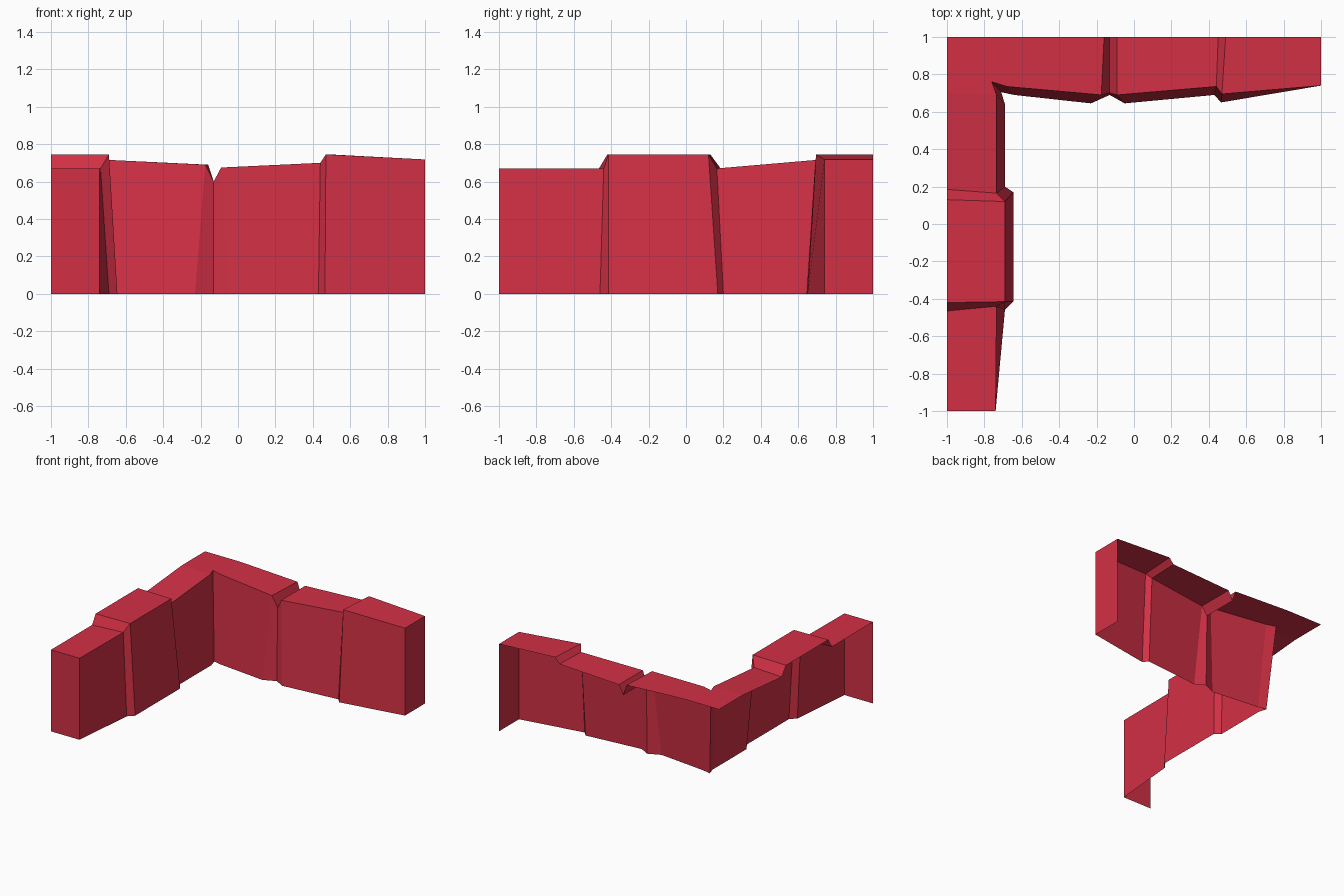
import bpy
import bmesh

cube = bpy.data.objects.get("Cube")
if cube:
    bpy.data.objects.remove(cube, do_unlink=True)

OUTER = 1.0  # distance of the open back edges from the centre


def make_material(name, colour):
    material = bpy.data.materials.new(name)
    material.use_nodes = True
    material.diffuse_color = colour
    material.node_tree.nodes["Principled BSDF"].inputs["Base Color"].default_value = colour
    return material


def side_section(base, top, outer_y, height):
    """Cross-section of the side arm: wall foot, wall top, back edge."""
    return [(*base, 0), (*top, height), (-OUTER, outer_y, height)]


def rear_section(base, top, outer_x, height):
    """Cross-section of the rear arm: wall foot, wall top, back edge."""
    return [(*base, 0), (*top, height), (outer_x, OUTER, height)]


# Sections run from the free end of the side arm, round the corner,
# to the free end of the rear arm
sections = [
    # low end block
    side_section((-.74, -1), (-.74, -1), -1, .67),
    side_section((-.69, -.46), (-.735, -.44), -.465, .67),
    # raised middle block
    side_section((-.645, -.415), (-.69, -.415), -.42, .745),
    side_section((-.645, .17), (-.69, .12), .13, .745),
    # rising block up to the corner
    side_section((-.69, .2), (-.735, .165), .185, .67),
    side_section((-.69, .64), (-.735, .69), .7, .715),
    # corner
    side_section((-.71, .705), (-.76, .76), 1, .715),
    # falling block away from the corner
    rear_section((-.64, .69), (-.68, .735), -.68, .715),
    rear_section((-.23, .645), (-.175, .69), -.16, .69),
    # notch
    rear_section((-.13, .69), (-.13, .7), -.13, .6),
    # middle block
    rear_section((-.05, .645), (-.09, .69), -.09, .675),
    rear_section((.43, .69), (.44, .735), .45, .7),
    # tall end block
    rear_section((.465, .65), (.47, .695), .49, .745),
    rear_section((1, .74), (1, .74), 1, .718),
]

# Skin the wall faces and the top between neighbouring sections
bm = bmesh.new()
rings = [[bm.verts.new(point) for point in section] for section in sections]
for near, far in zip(rings, rings[1:]):
    for low in range(len(near) - 1):
        high = low + 1
        bm.faces.new((near[low], far[low], far[high], near[high]))

# Close both free ends, leaving the back and underside open
for ring, flip in ((rings[0], False), (rings[-1], True)):
    x, y, _ = ring[-1].co
    corners = ring + [bm.verts.new((x, y, 0))]
    bm.faces.new(corners[::-1] if flip else corners)

mesh = bpy.data.meshes.new("corner_wall")
bm.to_mesh(mesh)
bm.free()

wall = bpy.data.objects.new("corner_wall", mesh)
bpy.context.collection.objects.link(wall)
mesh.materials.append(make_material("crimson red", (.65, .03, .06, 1)))
